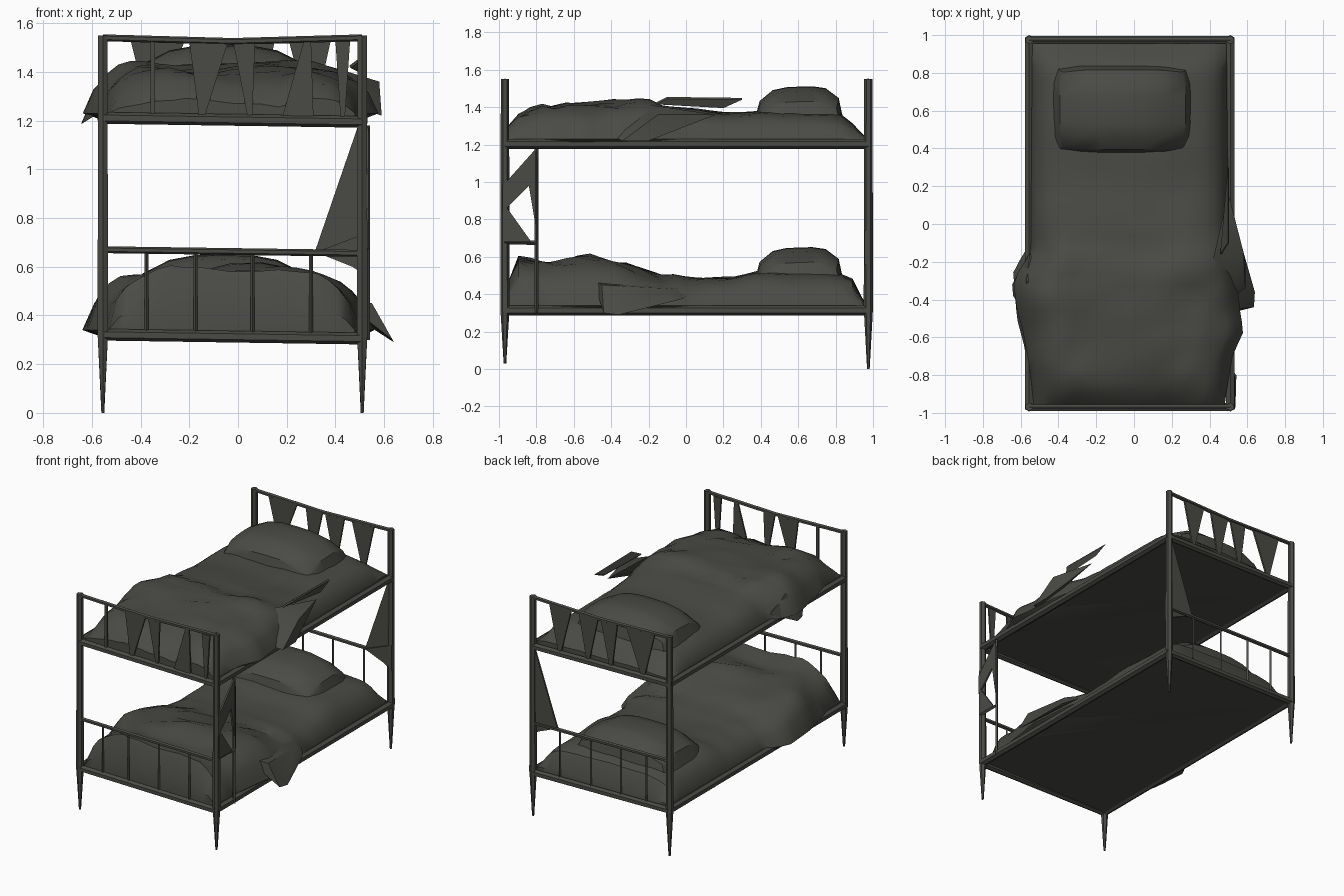
import bpy, bmesh, math
from mathutils import Vector, noise

if "Cube" in bpy.data.objects:
    bpy.data.objects.remove(bpy.data.objects["Cube"])

mat = bpy.data.materials.new("dark grey")
mat.diffuse_color = (0.068, 0.068, 0.06, 1)
mat.use_nodes = True
mat.node_tree.nodes["Principled BSDF"].inputs["Base Color"].default_value = mat.diffuse_color


def finish(name, bm, smooth=True):
    bmesh.ops.recalc_face_normals(bm, faces=bm.faces)
    me = bpy.data.meshes.new(name)
    bm.to_mesh(me)
    bm.free()
    ob = bpy.data.objects.new(name, me)
    bpy.context.collection.objects.link(ob)
    me.materials.append(mat)
    if smooth:
        bpy.ops.object.select_all(action='DESELECT')
        ob.select_set(True)
        bpy.context.view_layer.objects.active = ob
        bpy.ops.object.shade_smooth_by_angle(angle=math.radians(35))
    return ob


def bar(name, a, b, r, r2=None, sides=6):
    """Round bar from a to b, optionally tapered."""
    a, b = Vector(a), Vector(b)
    d = b - a
    bm = bmesh.new()
    bmesh.ops.create_cone(bm, cap_ends=True, segments=sides, radius1=r,
                          radius2=r if r2 is None else r2, depth=d.length)
    bm.transform(d.to_track_quat('Z', 'Y').to_matrix().to_4x4())
    bmesh.ops.translate(bm, verts=bm.verts, vec=(a + b) / 2)
    return finish(name, bm)


def sheet(name, pts, t=0.012):
    """Thin flat panel through the given outline."""
    pts = [Vector(p) for p in pts]
    n = (pts[1] - pts[0]).cross(pts[2] - pts[0]).normalized() * t / 2
    bm = bmesh.new()
    a = [bm.verts.new(p - n) for p in pts]
    b = [bm.verts.new(p + n) for p in pts]
    bm.faces.new(a)
    bm.faces.new(b)
    for i in range(len(pts)):
        bm.faces.new((a[i - 1], a[i], b[i], b[i - 1]))
    return finish(name, bm, False)


def lump(name, pts):
    """Solid cloth lump around the given corners."""
    bm = bmesh.new()
    for p in pts:
        bm.verts.new(p)
    out = bmesh.ops.convex_hull(bm, input=bm.verts)
    loose = [v for v in out['geom_interior'] if isinstance(v, bmesh.types.BMVert)]
    bmesh.ops.delete(bm, geom=loose, context='VERTS')
    return finish(name, bm)


def lerp(table, t):
    """Piecewise linear lookup."""
    if t <= table[0][0]:
        return table[0][1]
    for (a, va), (b, vb) in zip(table, table[1:]):
        if t <= b:
            return va + (vb - va) * (t - a) / (b - a)
    return table[-1][1]


def bedding(name, base, top, left, right, seed):
    """Rumpled mattress and blanket: height profile along y, soft sides, flat underside."""
    nx, ny = 18, 30
    bm = bmesh.new()
    rows = []
    for j in range(ny + 1):
        y = -0.96 + 1.915 * j / ny
        l, r, h = lerp(left, y), lerp(right, y), lerp(top, y)
        row = []
        for i in range(nx + 1):
            u = 2 * i / nx - 1
            u = math.copysign(abs(u) ** 0.65, u)
            x = (l + r) / 2 + u * (r - l) / 2
            crown = max(0, 1 - abs(u) ** 6) ** 0.7
            n = noise.noise(Vector((x * 3.5 + seed, y * 3, seed)))
            n2 = noise.noise(Vector((x * 9, y * 9 + seed, 0)))
            amp = 0.035 if y < -0.1 else 0.012
            z = base + 0.03 + (h - base - 0.03 + amp * (n + n2 * 0.7) - amp * 0.5) * crown
            row.append(bm.verts.new((x, y, z)))
        rows.append(row)
    for a, b in zip(rows, rows[1:]):
        for i in range(nx):
            bm.faces.new((a[i], a[i + 1], b[i + 1], b[i]))
    low = bmesh.ops.extrude_edge_only(bm, edges=[e for e in bm.edges if e.is_boundary])['geom']
    for v in low:
        if isinstance(v, bmesh.types.BMVert):
            v.co.z = base
            v.co.x = max(-0.55, min(0.5, v.co.x))
    bmesh.ops.contextual_create(bm, geom=[e for e in bm.edges if e.is_boundary])
    return finish(name, bm)


def pillow(name, z0, z1):
    """Soft cushion, domed, wider at its base."""
    bm = bmesh.new()
    bmesh.ops.create_cube(bm, size=2)
    bmesh.ops.subdivide_edges(bm, edges=bm.edges[:], cuts=5, use_grid_fill=True)
    for v in bm.verts:
        x, y, z = v.co
        e = (1 - 0.35 * abs(x) ** 3) * (1 - 0.3 * abs(y) ** 4)
        w = 1.06 - 0.16 * (z + 1) / 2
        sx = 1 - 0.05 * abs(y) ** 4
        v.co = (-0.06 + x * 0.37 * w * sx, 0.605 + y * 0.235 * w * (1 - 0.06 * abs(x) ** 4),
                z0 + (z + 1) / 2 * (z1 - z0) * e + 0.008 * y * z)
    return finish(name, bm)


XL, XR, YF, YB = -0.555, 0.51, -0.968, 0.975

# Corner posts with pointed feet
for side, x in (("left", XL), ("right", XR)):
    for end, y in (("front", YF), ("back", YB)):
        bar(f"{side}_{end}_post", (x, y, 0.31), (x, y, 1.55), 0.025, 0.022)
        bar(f"{side}_{end}_foot", (x, y, 0.0 if end == "back" else 0.03), (x, y, 0.33), 0.007, 0.025)

# Bed frames, sloping slightly to the right
for level, z in (("lower", 0.325), ("upper", 1.215)):
    zr = z - 0.012
    bar(f"{level}_left_rail", (XL, YF, z), (XL, YB, z), 0.026)
    bar(f"{level}_right_rail", (XR, YF, zr), (XR, YB, zr), 0.026)
    for end, y in (("front", YF), ("back", YB)):
        bar(f"{level}_{end}_rail", (XL, y, z - 0.004), (XR, y, zr - 0.008), 0.024)

# End boards: thin bars below, wedge-shaped slats above (top left, top right, foot x)
slats = {"front": ((-0.36, -0.34, -0.35), (-0.2, -0.04, -0.15), (-0.02, 0.07, 0.05), (0.4, 0.46, 0.43)),
         "back": ((-0.44, -0.22, -0.35), (-0.15, -0.02, -0.1), (0.0, 0.15, 0.08), (0.21, 0.38, 0.3))}
for end, y in (("front", YF), ("back", YB)):
    bar(f"{end}_lower_top_rail", (XL, y, 0.67), (XR, y, 0.655), 0.014)
    for x in (-0.375, -0.175, 0.06, 0.3):
        bar(f"{end}_lower_spindle", (x, y, 0.31), (x, y, 0.66), 0.008, sides=4)
    bar(f"{end}_upper_top_rail_left", (XL, y, 1.54), (-0.02, y, 1.525), 0.014)
    bar(f"{end}_upper_top_rail_right", (-0.02, y, 1.525), (XR, y, 1.54), 0.014)
    for a, b, c in slats[end]:
        sheet(f"{end}_upper_slat", [(a, y, 1.525), (b, y, 1.525), (c + 0.008, y, 1.2), (c - 0.008, y, 1.2)])
sheet("front_broad_slat", [(0.18, YF, 1.21), (0.31, YF, 1.21), (0.3, YF, 1.525), (0.27, YF, 1.525)])

# Ladder remains at the front right
bar("ladder_upright", (0.53, -0.8, 0.3), (0.53, -0.8, 1.18), 0.011, sides=4)
bar("ladder_rung", (0.525, -0.97, 0.68), (0.53, -0.8, 0.675), 0.012, sides=4)
for pts in (((-0.98, 0.98), (-0.81, 1.17), (-0.84, 0.98), (-0.98, 0.84)),
            ((-0.81, 1.17), (-0.79, 1.12), (-0.79, 0.68), (-0.84, 0.98)),
            ((-0.97, 0.88), (-0.97, 0.68), (-0.82, 0.67))):
    sheet("ladder_panel", [(0.53, y, z) for y, z in pts])

# Braces on the back right post
sheet("back_brace", [(0.315, YB, 0.66), (0.49, YB, 1.17), (0.53, YB, 1.18), (0.53, YB, 0.66)])
sheet("back_gusset", [(0.32, 0.96, 0.66), (0.53, 0.96, 0.74), (0.53, 0.96, 0.56), (0.47, 0.96, 0.6)])

# Bedding
bedding("lower_bedding", 0.31,
        [(-0.96, 0.46), (-0.9, 0.6), (-0.8, 0.575), (-0.52, 0.61), (-0.3, 0.57), (-0.15, 0.52),
         (0.05, 0.49), (0.25, 0.495), (0.4, 0.53), (0.85, 0.51), (0.9, 0.48), (0.95, 0.36)],
        [(-0.95, -0.53), (-0.65, -0.58), (-0.5, -0.62), (-0.25, -0.64), (-0.1, -0.55), (0.95, -0.53)],
        [(-0.95, 0.48), (-0.5, 0.54), (-0.4, 0.56), (-0.05, 0.53), (0.05, 0.5), (0.95, 0.49)], 3.0)
bedding("upper_bedding", 1.2,
        [(-0.96, 1.3), (-0.9, 1.37), (-0.8, 1.415), (-0.45, 1.445), (-0.2, 1.455), (-0.08, 1.41),
         (0.2, 1.375), (0.4, 1.38), (0.82, 1.37), (0.9, 1.31), (0.95, 1.25)],
        [(-0.95, -0.53), (-0.6, -0.58), (-0.45, -0.62), (-0.3, -0.64), (-0.15, -0.55), (0.95, -0.54)],
        [(-0.95, 0.48), (-0.7, 0.52), (-0.57, 0.58), (-0.45, 0.56), (-0.2, 0.54), (0, 0.5), (0.95, 0.49)], 8.0)
pillow("lower_pillow", 0.42, 0.65)
pillow("upper_pillow", 1.28, 1.51)

# Loose blanket corners hanging over the edges
lump("lower_blanket_corner", [(0.4, -0.5, 0.48), (0.42, 0.0, 0.44), (0.5, 0.0, 0.38), (0.56, -0.08, 0.36),
                              (0.64, -0.36, 0.29), (0.635, -0.44, 0.3), (0.55, -0.45, 0.45), (0.52, -0.1, 0.43)])
lump("upper_blanket_corner", [(0.42, -0.18, 1.41), (0.5, 0.16, 1.36), (0.53, 0.0, 1.34), (0.58, -0.15, 1.36),
                              (0.59, -0.2, 1.22), (0.59, -0.34, 1.22), (0.5, -0.4, 1.25)])
lump("upper_left_blanket_tip", [(-0.55, -0.15, 1.27), (-0.645, -0.32, 1.185), (-0.64, -0.38, 1.19),
                                (-0.57, -0.3, 1.36), (-0.54, -0.55, 1.25), (-0.5, -0.35, 1.36)])
sheet("upper_blanket_fold", [(0.46, -0.16, 1.42), (0.5, -0.1, 1.45), (0.5, 0.3, 1.445), (0.5, 0.2, 1.4)])
